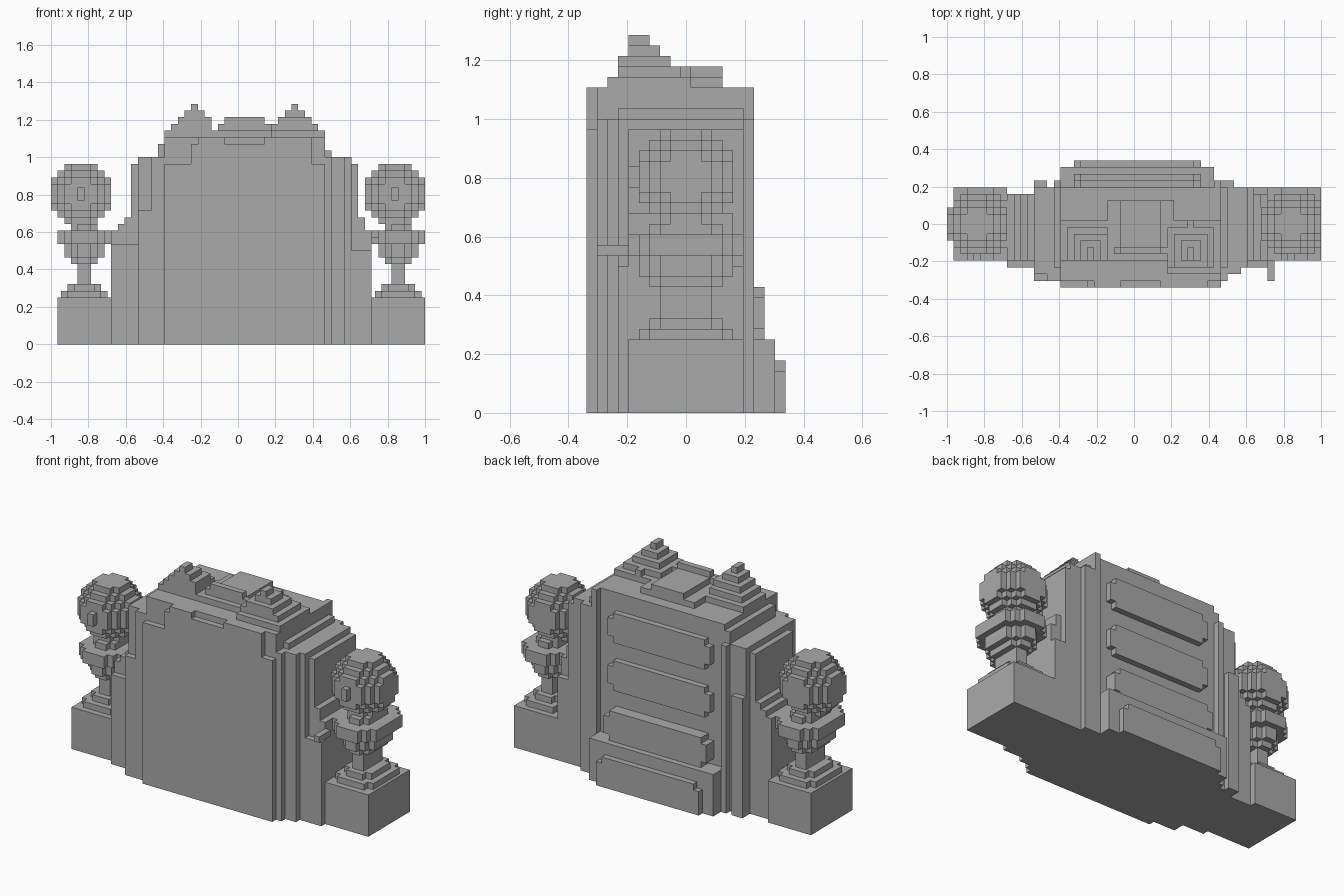
import bpy, bmesh
from mathutils import Matrix, Vector

if "Cube" in bpy.data.objects:
    bpy.data.objects.remove(bpy.data.objects["Cube"], do_unlink=True)

UNIT = 1 / 28          # size of one block
MID_Y = 9.5            # depth is counted in blocks from the front

stone = bpy.data.materials.new("grey stone")
stone.use_nodes = True
grey = (0.4, 0.4, 0.4, 1)
stone.diffuse_color = grey
stone.node_tree.nodes["Principled BSDF"].inputs["Base Color"].default_value = grey


def build(name, boxes):
    """One object from boxes given as (left, right, front, back, bottom, top) in blocks."""
    bm = bmesh.new()
    for left, right, front, back, bottom, top in boxes:
        low = Vector((left, front - MID_Y, bottom)) * UNIT
        high = Vector((right, back - MID_Y, top)) * UNIT
        size = high - low
        bmesh.ops.create_cube(bm, size=1, matrix=Matrix.Translation((low + high) / 2) @ Matrix.Diagonal((*size, 1)))
    mesh = bpy.data.meshes.new(name)
    bm.to_mesh(mesh)
    bm.free()
    mesh.materials.append(stone)
    obj = bpy.data.objects.new(name, mesh)
    bpy.context.collection.objects.link(obj)
    return obj


def columns(front, back, steps):
    """Side by side columns standing on the ground, each (left, right, top)."""
    return [(left, right, front, back, 0, top) for left, right, top in steps]


def rounded(cx, half_x, half_y, bottom, top, cut=1):
    """Round plate with stepped corners."""
    return [(cx - half_x + i, cx + half_x - i, MID_Y - half_y + cut - i,
             MID_Y + half_y - cut + i, bottom, top) for i in range(cut + 1)]


def ball(cx, cz, radius):
    """Stepped ball made of rows of blocks running front to back."""
    rows = []
    for i in range(-4, 5):
        for k in range(-4, 5):
            reach = [j for j in range(5) if i * i + j * j + k * k <= radius ** 2]
            if reach:
                half = max(reach) + 0.5
                rows.append((cx + i - 0.5, cx + i + 0.5, MID_Y - half, MID_Y + half,
                             cz + k - 0.5, cz + k + 0.5))
    return rows


# Main body: front plate, stepped shoulders and side wings
build("front_plate", columns(0, 1, [(-11, -7, 27), (-7, -6, 30), (-6, -2, 31),
                                    (-2, 4, 30), (4, 11, 31), (11, 13, 27)]))
build("main_body", columns(1, 15, [(-12, -11, 28), (-11, 13, 31)]))
build("left_shoulder", columns(1, 15, [(13, 14, 28)]) + columns(2, 15, [(14, 16, 28)])
      + columns(3, 15, [(16, 17, 28)]) + columns(4, 15, [(17, 18, 27)]))
build("right_shoulder", columns(1, 15, [(-13, -12, 28), (-15, -13, 20)])
      + columns(2, 15, [(-15, -13, 28)]) + columns(4, 14, [(-16, -15, 27)]))
build("shoulder_steps", columns(3, 15, [(-12, -11, 30), (13, 14, 29)]))
build("left_wing", columns(3, 15, [(17, 20, 14)]) + columns(4, 14, [(18, 19, 19), (19, 20, 17)]))
build("right_wing", columns(3, 14, [(-19, -15, 15)])
      + columns(4, 14, [(-17, -16, 19), (-18, -17, 18), (-19, -18, 17)]))
build("side_bracket", [(20, 21, 1, 4, 15, 16)])

# Back: corner posts, stepped plinth and horizontal bars
build("back_left_post", columns(15, 16, [(12, 13, 31), (13, 15, 28)]))
build("back_right_posts", columns(15, 16, [(-15, -13, 20), (-12, -11, 28)]))
build("back_plinth", [(-11, 12, 15, 18, 0, 7)])
for number, (bottom, back) in enumerate([(0, 19), (7, 17), (15, 16), (23, 16)]):
    build(f"back_bar_{number}", [(-9, 10, 15, back, bottom + min(bottom, 1), bottom + 4),
                                 (-8, 9, 15, back, bottom, bottom + 5)])

# Crown: platform, raised slab and two stepped peaks
build("crown_platform", [(-4, 6, 4, 13, 31, 32), (-10, 12, 5, 10, 31, 32)])
build("crown_slab", [(-2, 4, 5, 13, 32, 33), (-3, 5, 5, 6, 32, 33), (-2, 4, 5, 6, 33, 34)])
build("right_peak", [(-7 - n, -6 + min(n, 2), 4, 6 + n, 31, 36 - n) for n in range(5)])
build("left_peak", [(8 - min(n, 3), 9 + n, 4 - n // 2, 6 + n, 31, 36 - n) for n in range(5)])
build("left_peak_studs", [(8 + dx, 9 + dx, 5 + dy, 6 + dy, 31, 35 - abs(dx) - abs(dy) // 2)
                          for dx in (-2, 0, 2) for dy in (-2, 0, 2, 4)])

# Pedestals with urns, the left one a shifted copy of the right one
for side, cx, outer in (("right", -23, -23), ("left", 24, 24)):
    build(f"{side}_pedestal", columns(4, 15, [(outer - 4, outer + 4, 7)]))
    build(f"{side}_urn_foot", rounded(cx, 3.5, 4.5, 7, 8) + rounded(cx, 2.5, 3.5, 8, 9))
    build(f"{side}_urn_stem", [(cx - 1, cx + 1, 7, 12, 9, 12)])
    build(f"{side}_urn_bowl", rounded(cx, 2, 3.5, 12, 13) + rounded(cx, 3, 4.5, 13, 15, 2))
    build(f"{side}_urn_rim", rounded(cx, 4, 5.5, 15, 17, 2))
    build(f"{side}_urn_neck", rounded(cx, 2, 3.5, 17, 18))
    build(f"{side}_ball", ball(cx - 0.5, 22.5, 4.6))
    build(f"{side}_ball_stud", [(cx - 1, cx, 4, 6, 21.5, 23.5)])
